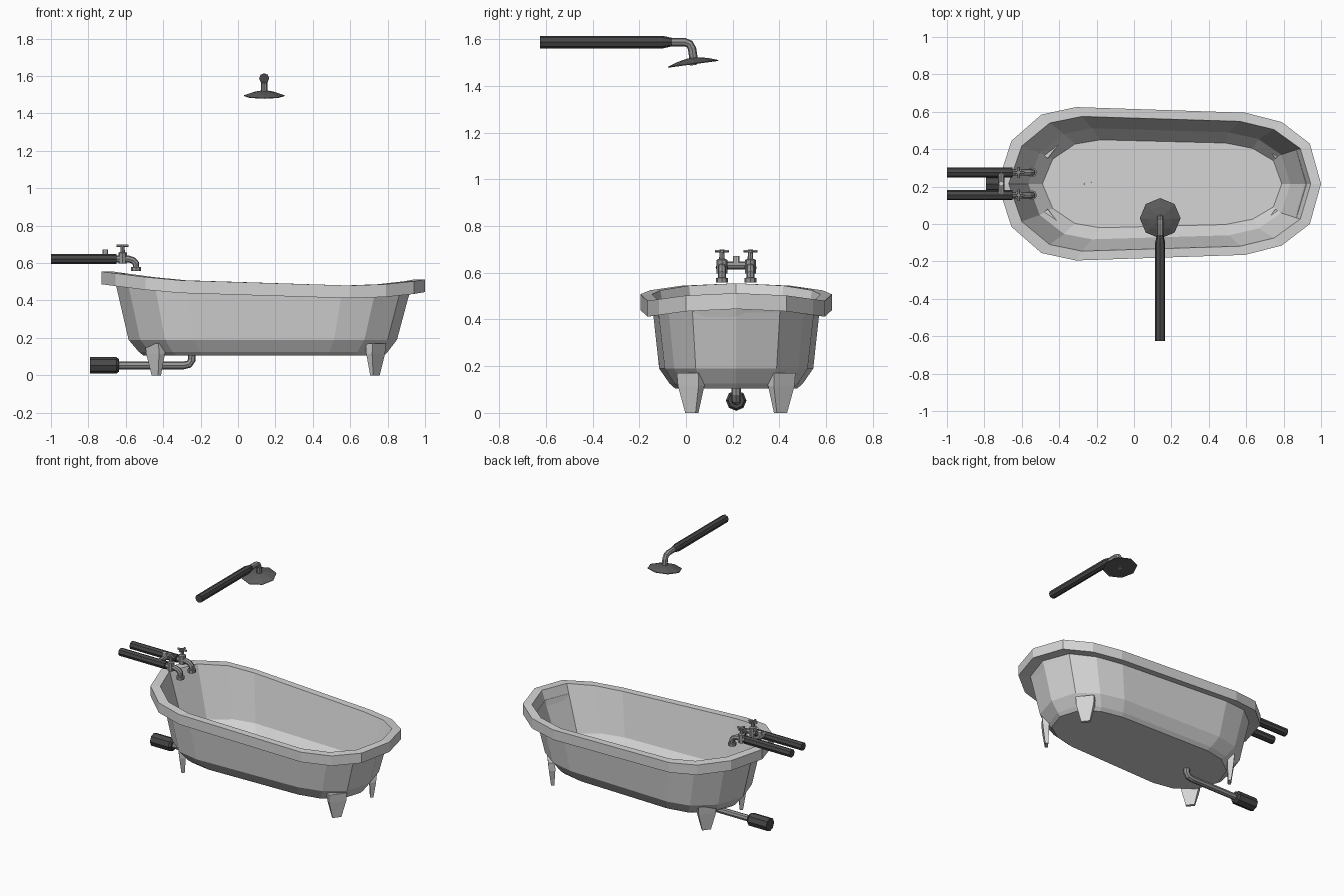
import bpy, bmesh, math
from mathutils import Vector as V

if "Cube" in bpy.data.objects:
    bpy.data.objects.remove(bpy.data.objects["Cube"])

def material(name, v):
    m = bpy.data.materials.new(name)
    m.diffuse_color = (v, v, v, 1)
    m.use_nodes = True
    m.node_tree.nodes["Principled BSDF"].inputs["Base Color"].default_value = m.diffuse_color
    return m

enamel = material("pale grey enamel", 0.66)
metal = material("mid grey metal", 0.30)
head_grey = material("dark grey shower head", 0.11)
dark = material("charcoal pipe", 0.065)

def finish(name, bm, mat):
    bmesh.ops.recalc_face_normals(bm, faces=bm.faces[:])
    me = bpy.data.meshes.new(name)
    bm.to_mesh(me)
    bm.free()
    me.materials.append(mat)
    ob = bpy.data.objects.new(name, me)
    bpy.context.collection.objects.link(ob)
    return ob

def loft(name, rings, mat, caps=(True, True)):
    bm = bmesh.new()
    loops = [[bm.verts.new(p) for p in r] for r in rings]
    n = len(loops[0])
    for a, b in zip(loops, loops[1:]):
        for i in range(n):
            j = (i + 1) % n
            bm.faces.new((a[i], a[j], b[j], b[i]))
    if caps[0]:
        bm.faces.new(loops[0])
    if caps[1]:
        bm.faces.new(loops[-1])
    return finish(name, bm, mat)

def tube(name, pts, radii, mat, normal, n=8, caps=(True, True)):
    """Sweep an n-gon along a planar path; normal is the path plane's normal."""
    pts = [V(p) for p in pts]
    N = V(normal)
    rings = []
    for i, p in enumerate(pts):
        t = (pts[min(i + 1, len(pts) - 1)] - pts[max(i - 1, 0)]).normalized()
        u = t.cross(N)
        rings.append([p + radii[i] * (N * math.cos(k * math.tau / n) + u * math.sin(k * math.tau / n))
                      for k in range(n)])
    return loft(name, rings, mat, caps)

CY = 0.215   # tub centre line in y

# Bathtub: one 14-sided outline, stretched into each ring; rim height follows a curve
half = [(-0.73, 0, .555), (-0.655, .23, .545), (-0.495, .37, .525), (-0.31, .41, .508),
        (0.595, .38, .48), (0.79, .33, .487), (0.94, .215, .503), (1.0, 0, .513)]
outline = half + [(x, -y, z) for x, y, z in half[-2:0:-1]]

def ring(xl, xr, hw, z=None, drop=0):
    return [V((xl + (x + .73) / 1.73 * (xr - xl), CY + y * hw / .41,
               zr - drop if z is None else z)) for x, y, zr in outline]

loft("bathtub", [
    ring(-.49, .79, .235, .125),        # inside floor
    ring(-.565, .835, .297, .20),
    ring(-.67, .945, .36),              # rim
    ring(-.73, 1.0, .41),
    ring(-.73, 1.0, .41, drop=.068),
    ring(-.655, .92, .358, drop=.062),  # outside wall
    ring(-.585, .85, .33, .19),
    ring(-.53, .80, .285, .125),
    ring(-.505, .78, .262, .105)], enamel)

# Feet: tapered blocks turned to face the corners
for fx, sx, fname in ((-.437, -1, "tap_end"), (.732, 1, "far_end")):
    for sy, side in ((-1, "front"), (1, "back")):
        a = math.radians(38)
        out = V((sx * math.cos(a), sy * math.sin(a), 0))
        tan = V((-out.y, out.x, 0))
        rings = []
        for z, w, d, push in ((0, .028, .010, 0), (.115, .056, .020, .005), (.17, .058, .022, .008)):
            c = V((fx, CY + sy * .19, z)) + out * push
            rings.append([c + out * d * i + tan * w * j
                          for i, j in ((1, 1), (1, -1), (-1, -1), (-1, 1))])
        loft(f"{side}_{fname}_foot", rings, enamel)

# Drain
tube("drain_pipe", [(-.66, CY, .053), (-.29, CY, .053), (-.262, CY, .06), (-.248, CY, .08),
                    (-.246, CY, .133)], [.021] * 5, metal, (0, 1, 0), caps=(True, False))
tube("drain_connector", [(-.79, CY, .053), (-.65, CY, .053), (-.637, CY, .053)],
     [.044, .044, .034], dark, (0, 1, 0))

# Taps, one for each supply pipe
for s, side in ((-1, "front"), (1, "back")):
    y = CY + s * .061
    tube(f"{side}_supply_pipe", [(-1, y, .622), (-.65, y, .622)], [.027] * 2, dark, (0, 1, 0))
    tube(f"{side}_spout", [(-.66, y, .622), (-.585, y, .622), (-.56, y, .614), (-.546, y, .598),
                           (-.545, y, .579), (-.545, y, .578), (-.545, y, .558)],
         [.018, .018, .018, .018, .017, .026, .026], metal, (0, 1, 0))
    vx = -.617
    tube(f"{side}_valve", [(vx, y, .598), (vx, y, .645), (vx, y, .655), (vx, y, .66), (vx, y, .70)],
         [.023, .023, .023, .012, .010], metal, (1, 0, 0))
    tube(f"{side}_handle_bar_x", [(vx - .032, y, .692), (vx + .032, y, .692)], [.007] * 2,
         metal, (0, 1, 0), 6)
    tube(f"{side}_handle_bar_y", [(vx, y - .03, .692), (vx, y + .03, .692)], [.007] * 2,
         metal, (1, 0, 0), 6)

# Link between the supply pipes, with its knob
tube("tap_link", [(-.71, CY - .06, .632), (-.71, CY + .06, .632)], [.017] * 2, metal, (1, 0, 0))
tube("tap_link_knob", [(-.71, CY, .635), (-.71, CY, .672)], [.014] * 2, enamel, (1, 0, 0))

# Shower arm
SX = .14
tube("shower_pipe", [(SX, -.625, 1.588), (SX, -.10, 1.588), (SX, -.06, 1.588)],
     [.027, .027, .018], dark, (1, 0, 0))
tube("shower_elbow", [(SX, -.07, 1.588), (SX, -.005, 1.588), (SX, .015, 1.58), (SX, .026, 1.56),
                      (SX, .034, 1.505)], [.018] * 5, metal, (1, 0, 0))

# Shower head: shallow tilted dome with a small nozzle
axis = V((0, -.135, 1)).normalized()
base = V((SX, .031, 1.493))
tube("shower_head", [base + axis * h for h in (0, .004, .018, .027)],
     [.108, .109, .068, .025], head_grey, (1, 0, 0))
tube("shower_nozzle", [base - axis * .004, base + axis * .003], [.014] * 2, metal, (1, 0, 0))
